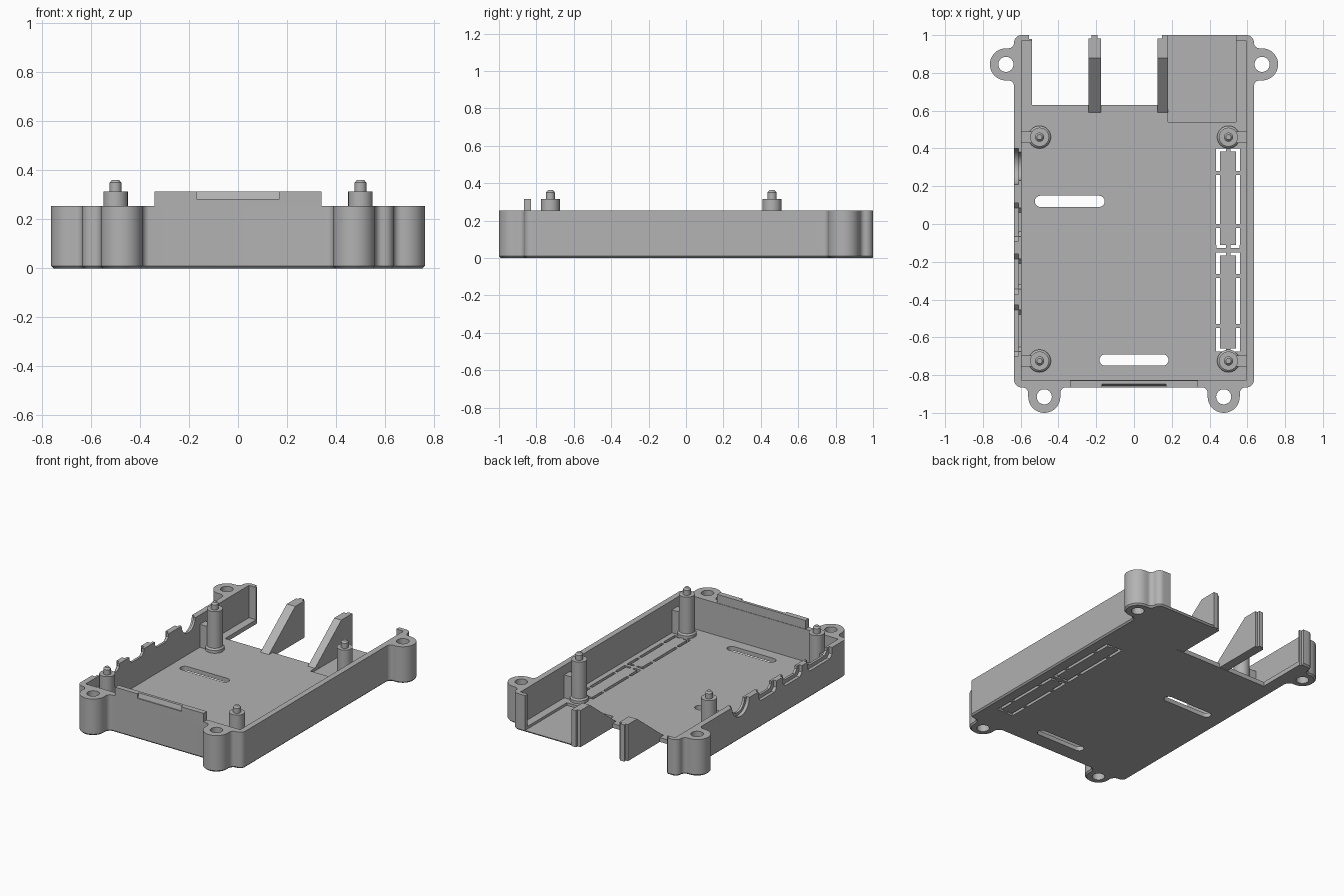
import bpy, bmesh, math

if "Cube" in bpy.data.objects:
    bpy.data.objects.remove(bpy.data.objects["Cube"])

grey = bpy.data.materials.new("warm grey plastic")
grey.diffuse_color = (0.45, 0.45, 0.45, 1)
grey.use_nodes = True
grey.node_tree.nodes["Principled BSDF"].inputs["Base Color"].default_value = grey.diffuse_color


def make(name, bm):
    bmesh.ops.recalc_face_normals(bm, faces=bm.faces)
    me = bpy.data.meshes.new(name)
    bm.to_mesh(me)
    bm.free()
    ob = bpy.data.objects.new(name, me)
    bpy.context.collection.objects.link(ob)
    me.materials.append(grey)
    return ob


def loft(name, rings):
    """Closed solid through rings of equal point count."""
    bm = bmesh.new()
    vs = [[bm.verts.new(p) for p in r] for r in rings]
    n = len(vs[0])
    for a, b in zip(vs, vs[1:]):
        for i in range(n):
            bm.faces.new((a[i], a[(i + 1) % n], b[(i + 1) % n], b[i]))
    bm.faces.new(vs[0][::-1])
    bm.faces.new(vs[-1])
    return make(name, bm)


def prism(name, pts, z0, z1):
    return loft(name, [[(x, y, z) for x, y in pts] for z in (z0, z1)])


def box(name, x0, x1, y0, y1, z0, z1):
    return prism(name, [(x0, y0), (x1, y0), (x1, y1), (x0, y1)], z0, z1)


def arc(cx, cy, r, a0, a1, n=8):
    return [(cx + r * math.cos(math.radians(a0 + (a1 - a0) * i / n)),
             cy + r * math.sin(math.radians(a0 + (a1 - a0) * i / n))) for i in range(n + 1)]


def lathe(name, cx, cy, profile, n=32):
    return loft(name, [[(x, y, z) for x, y in arc(cx, cy, r, 0, 360, n)[:-1]] for r, z in profile])


def cut(ob, cutters):
    for c in cutters:
        m = ob.modifiers.new("cut", 'BOOLEAN')
        m.operation, m.solver, m.object = 'DIFFERENCE', 'EXACT', c
        bpy.context.view_layer.objects.active = ob
        bpy.ops.object.modifier_apply(modifier=m.name)
        bpy.data.objects.remove(c)


def side_profile(name, pts, x0, x1):
    return loft(name, [[(x, y, z) for y, z in pts] for x in (x0, x1)])


H, FLOOR = 0.255, 0.03

# Tray outline: right half with two screw lugs, mirrored
half = (arc(.36, -.895, .03, 90, 0) + arc(.475, -.915, .085, 180, 360, 20)
        + arc(.59, -.895, .03, 180, 90)[:-1] + arc(.595, -.825, .04, -90, 0)
        + arc(.665, .73, .03, 180, 90) + arc(.678, .845, .085, -90, 90, 20)
        + arc(.665, .96, .03, 270, 180)[:-1] + arc(.595, .96, .04, 0, 90))
outline = half + [(-x, y) for x, y in reversed(half)]
tray = prism("tray", outline, 0, H)

# Chamfer round the bottom
bm = bmesh.new()
bm.from_mesh(tray.data)
low = [e for e in bm.edges if all(v.co.z < .001 for v in e.verts)]
bmesh.ops.bevel(bm, geom=low, offset=.01, segments=1, affect='EDGES')
bm.to_mesh(tray.data)
bm.free()

# Interior, rear opening, rear floor notch and thin corner floor
cutters = [box("inside", -.595, .595, -.825, .97, FLOOR, 1),
           box("rear_opening", -.54, .54, .8, 1.1, FLOOR, 1),
           box("floor_notch", -.54, .18, .63, 1.1, -.1, 1),
           box("corner_recess", .18, .54, .54, 1.1, .012, 1),
           box("post_step", -.556, -.5, .98, 1.1, -.1, 1)]
# Lug holes
for s in (-1, 1):
    for x, y in ((.475, -.915), (.678, .845)):
        cutters.append(lathe("lug_hole", s * x, y, [(.04, -.1), (.04, .5)]))
# Rounded floor slots
for x, y, w in ((-.34, .12, .185), (0, -.72, .183)):
    slot = arc(x + w - .03, y, .03, -90, 90) + arc(x - w + .03, y, .03, 90, 270)
    cutters.append(prism("floor_slot", slot, -.1, .1))
# Thin outline slots of the break-out panel
for a, b in ((-.675, -.55), (-.53, -.285), (-.265, -.15), (-.11, -.02), (0, .26), (.28, .40)):
    for x in (.435, .54):
        cutters.append(box("panel_slot", x, x + .02, a, b, -.1, .1))
for y in (-.675, -.167, -.127, .383):
    for a, b in ((.43, .487), (.51, .565)):
        cutters.append(box("panel_end_slot", max(a, .436), min(b, .559), y + .001, y + .017, -.1, .1))
# Port notches in the left wall, wider on the outside
for a, b in ((-.70, -.43), (-.37, -.16), (-.09, .11)):
    for x0, x1, g, z in ((-.7, -.612, 0, .185), (-.63, -.5, .025, .21)):
        pts = [(a + g, .4), (a + g, z + .025), (a + g + .025, z), (b - g - .025, z), (b - g, z + .025), (b - g, .4)]
        cutters.append(side_profile("port_notch", pts, x0, x1))
for x0, x1, r in ((-.7, -.612, .095), (-.63, -.5, .075)):
    cutters.append(side_profile("round_notch", arc(.305, H, r, 180, 360, 20) + [(.305 + r, .4), (.305 - r, .4)], x0, x1))
cut(tray, cutters)

# Raised front lip with a sloped latch groove
lip = box("front_lip", -.34, .34, -.865, -.828, H - .02, .315)
groove = [(-.9, .283), (-.857, .283), (-.843, .33), (-.9, .33)]
cut(lip, [side_profile("latch_groove", groove, -.17, .17)])

# Sloped rear ribs with narrower tips
for x0, x1, t0, t1 in ((-.24, -.175, -.225, -.193), (.125, .18, .147, .18)):
    side_profile("rear_rib", [(.59, FLOOR - .01), (.59, FLOOR), (.88, H), (.982, H), (.982, 0), (.632, 0),
                              (.632, FLOOR - .01)], x0, x1)
    box("rear_rib_tip", t0, t1, .975, 1.0, 0, H)

# Board standoffs with locating pins and wall braces
posts = [(s * .5, y) for s in (-1, 1) for y in (-.725, .46)]
for x, y in posts:
    s = math.copysign(1, x)
    lathe("standoff", x, y, [(.06, FLOOR - .01), (.06, .05), (.05, .06), (.05, .315), (.024, .315),
                             (.024, .35), (.014, .362)])
    box("standoff_brace", *sorted((x + s * .03, s * .6)), y - .03, y + .03, FLOOR - .01, .19)

for ob in bpy.data.objects:
    ob.select_set(True)
    bpy.context.view_layer.objects.active = ob
bpy.ops.object.shade_smooth_by_angle(angle=math.radians(30))
